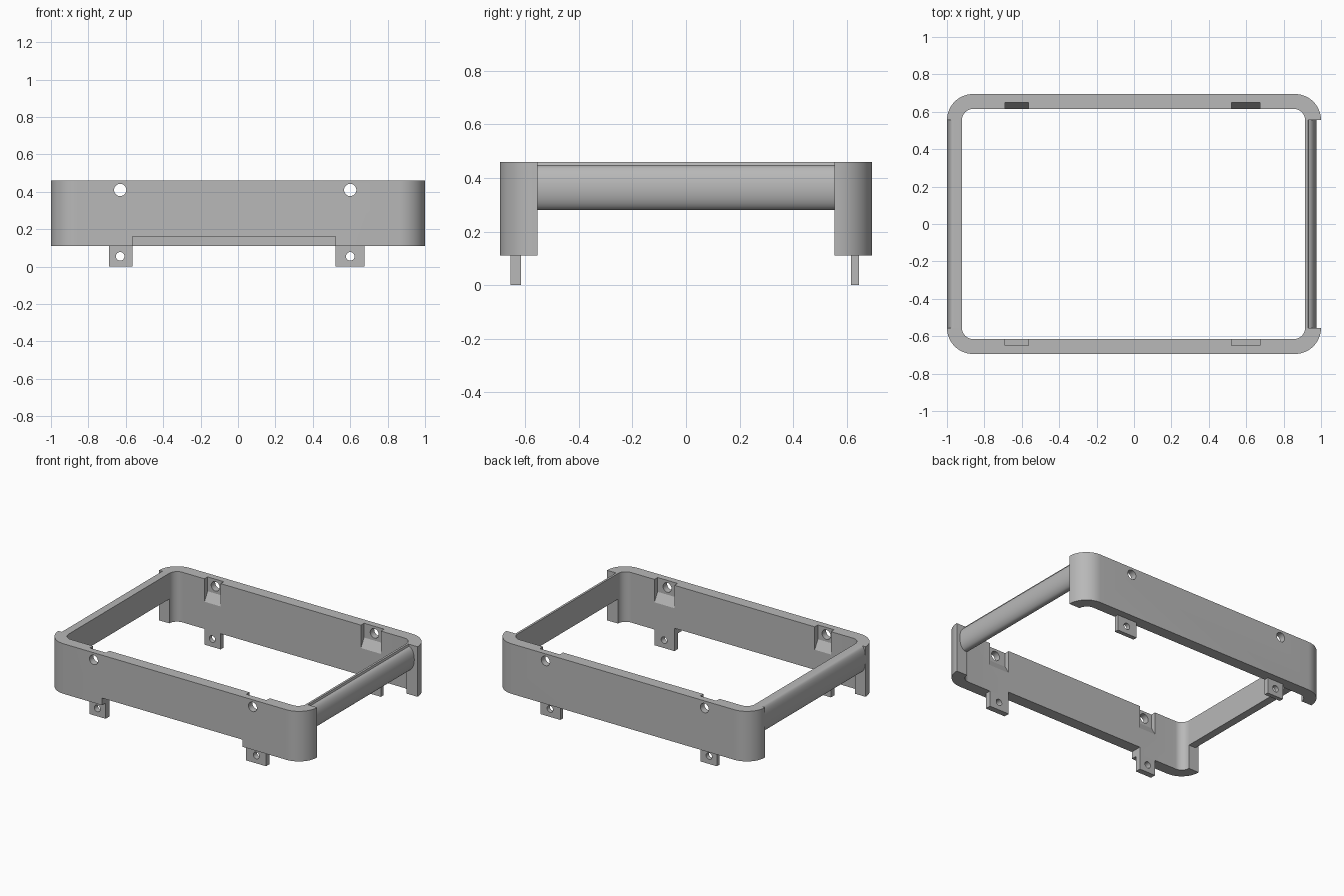
import bpy, bmesh
from math import sin, cos, pi, radians
from mathutils import Vector

cube = bpy.data.objects.get("Cube")
if cube:
    bpy.data.objects.remove(cube, do_unlink=True)

grey = bpy.data.materials.new("plain grey")
grey.use_nodes = True
COLOUR = (0.48, 0.48, 0.48, 1)
grey.diffuse_color = COLOUR
grey.node_tree.nodes["Principled BSDF"].inputs["Base Color"].default_value = COLOUR


def prism(name, points, direction):
    """Extrude a closed outline of 3D points along a direction."""
    bm = bmesh.new()
    face = bm.faces.new([bm.verts.new(p) for p in points])
    top = bmesh.ops.extrude_face_region(bm, geom=[face])["geom"]
    bmesh.ops.translate(bm, vec=Vector(direction),
                        verts=[v for v in top if isinstance(v, bmesh.types.BMVert)])
    bmesh.ops.recalc_face_normals(bm, faces=bm.faces)
    mesh = bpy.data.meshes.new(name)
    bm.to_mesh(mesh)
    bm.free()
    obj = bpy.data.objects.new(name, mesh)
    bpy.context.collection.objects.link(obj)
    mesh.materials.append(grey)
    return obj


def box(name, x0, x1, y0, y1, z0, z1):
    outline = [(x0, y0, z0), (x1, y0, z0), (x1, y1, z0), (x0, y1, z0)]
    return prism(name, outline, (0, 0, z1 - z0))


def arc(cx, cy, rx, ry, start, end, steps=14):
    angles = [radians(start + (end - start) * i / steps) for i in range(steps + 1)]
    return [(cx + rx * cos(a), cy + ry * sin(a)) for a in angles]


def hole(x, y, z, radius):
    ring = arc(x, z, radius, radius, 0, 345, 23)
    return prism("hole_cutter", [(px, y - 0.2, pz) for px, pz in ring], (0, 0.4, 0))


def cut(obj, cutters):
    bpy.context.view_layer.objects.active = obj
    for c in cutters:
        c.hide_render = True
        mod = obj.modifiers.new("cut", "BOOLEAN")
        mod.operation, mod.solver, mod.object = "DIFFERENCE", "EXACT", c
        bpy.ops.object.modifier_apply(modifier=mod.name)
        bpy.data.objects.remove(c, do_unlink=True)


def smooth(obj):
    bpy.ops.object.select_all(action="DESELECT")
    obj.select_set(True)
    bpy.context.view_layer.objects.active = obj
    bpy.ops.object.shade_smooth_by_angle(angle=radians(30))


BOTTOM, TOP, END = 0.11, 0.46, 0.555
MOUNTS = [("right", -0.69, -0.565, -0.63), ("left", 0.52, 0.675, 0.6)]

# Long walls with rounded corners, pockets, screw holes and tabs
for side, s in (("front", -1), ("back", 1)):
    outline = (arc(0.86, END, 0.14, 0.14, 0, 90) + arc(-0.86, END, 0.14, 0.14, 90, 180)
               + arc(-0.86, END, 0.06, 0.06, 180, 90) + arc(0.855, END, 0.06, 0.06, 90, 0))
    wall = prism(side + "_wall", [(x, s * y, BOTTOM) for x, y in outline],
                 (0, 0, TOP - BOTTOM))
    cutters = []
    if side == "front":
        cutters.append(box("notch_cutter", -0.565, 0.52, -0.8, -0.5, 0, 0.16))
    for hand, x0, x1, hx in MOUNTS:
        # Open pocket with a sloping floor on the inner face
        pocket = [(0.55, 0.5), (0.65, 0.5), (0.65, 0.36), (0.615, 0.3), (0.55, 0.3)]
        cutters.append(prism("pocket_cutter", [(x0, s * y, z) for y, z in pocket],
                             (x1 - x0, 0, 0)))
        cutters.append(hole(hx, s * 0.65, 0.41, 0.033))
        y0, y1 = sorted((s * 0.615, s * (0.655 if s < 0 else 0.645)))
        tab = box(f"{side}_{hand}_tab", x0, x1, y0, y1, 0, BOTTOM)
        cut(tab, [hole(hx, s * 0.63, 0.055, 0.023)])
        smooth(tab)
    cut(wall, cutters)
    smooth(wall)

# Side rails with a bulging outer face
left_profile = ([(0.915, 0.28), (0.915, TOP), (0.93, TOP)]
                + arc(0.93, 0.363, 0.045, 0.083, 85, -80))
right_profile = ([(-0.92, 0.28), (-0.92, TOP)]
                 + arc(-0.97, 0.37, 0.03, 0.09, 90, 270))
for name, profile in (("left_rail", left_profile), ("right_rail", right_profile)):
    smooth(prism(name, [(x, -END, z) for x, z in profile], (0, 2 * END, 0)))
